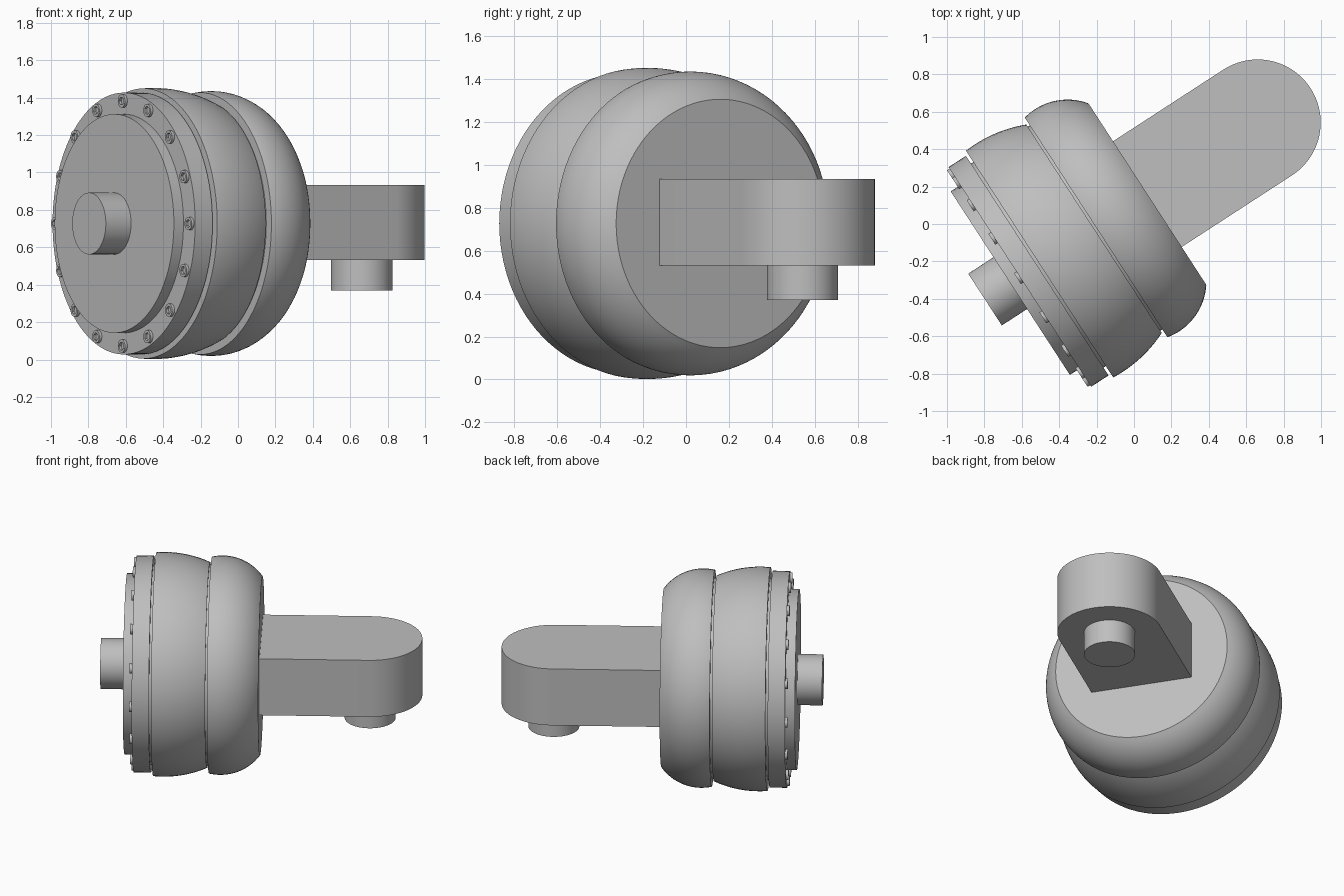
import bpy, bmesh, math
from mathutils import Matrix, Vector

cube = bpy.data.objects.get("Cube")
if cube:
    bpy.data.objects.remove(cube)

grey = bpy.data.materials.new("plain grey")
grey.use_nodes = True
GREY = (0.52, 0.52, 0.52, 1)
grey.diffuse_color = GREY
grey.node_tree.nodes["Principled BSDF"].inputs["Base Color"].default_value = GREY

# Local frame: x runs along the housing axis towards the arm, z stays up
FRAME = Matrix.Rotation(math.radians(33), 4, 'Z') @ Matrix.Translation((0, 0.095, 0.727))


def finish(bm, name, matrix=FRAME):
    bmesh.ops.recalc_face_normals(bm, faces=bm.faces)
    mesh = bpy.data.meshes.new(name)
    bm.to_mesh(mesh)
    bm.free()
    mesh.materials.append(grey)
    mesh.shade_smooth()
    mesh.set_sharp_from_angle(angle=math.radians(30))
    obj = bpy.data.objects.new(name, mesh)
    obj.matrix_world = matrix
    bpy.context.collection.objects.link(obj)
    return obj


def lathe(name, profile, segments=96, hex_from=None, matrix=FRAME):
    """Spin (along, radius) points about local x; rings from hex_from on are hexagonal."""
    bm = bmesh.new()
    rings = []
    for i, (along, radius) in enumerate(profile):
        ring = []
        for k in range(segments):
            angle = math.tau * k / segments
            r = radius
            if hex_from is not None and i >= hex_from:
                r *= math.cos(math.pi / 6) / math.cos(angle % (math.pi / 3) - math.pi / 6)
            ring.append(bm.verts.new((along, r * math.cos(angle), r * math.sin(angle))))
        rings.append(ring)
    for low, high in zip(rings, rings[1:]):
        for k in range(segments):
            n = (k + 1) % segments
            bm.faces.new((low[k], low[n], high[n], high[k]))
    bm.faces.new(rings[0])
    bm.faces.new(rings[-1])
    return finish(bm, name, matrix)


def bulge(start, end, middle, peak, curve, steps=20):
    """Circular-arc outline of a rounded housing ring."""
    points = []
    for i in range(steps + 1):
        s = start + (end - start) * i / steps
        points.append((s, peak - curve + math.sqrt(curve ** 2 - (s - middle) ** 2)))
    return points


# Rounded housings, with a recessed core showing in the gaps between them
lathe("front_housing", bulge(-0.54, -0.193, -0.48, 0.725, 0.71))
lathe("rear_housing", bulge(-0.18, 0.147, -0.11, 0.708, 0.32))
lathe("inner_core", [(-0.6, 0.65), (-0.1, 0.65)])

# Front flange, raised cover and shaft
lathe("front_flange", [(-0.666, 0.70), (-0.555, 0.70)])
lathe("front_cover", [(-0.727, 0.585), (-0.64, 0.585)])
lathe("front_shaft", [(-0.888, 0.165), (-0.70, 0.165)], 64)

# Ring of socket-head bolts
BOLTS = 16
bolt = None
for i in range(BOLTS):
    place = FRAME @ Matrix.Rotation(math.tau * i / BOLTS, 4, 'X') @ Matrix.Translation((-0.666, 0, 0.655))
    if bolt is None:
        bolt = lathe("flange_bolt", [(0.01, 0.035), (-0.016, 0.035), (-0.016, 0.023), (-0.002, 0.023)],
                     24, 2, place)
    else:
        copy = bpy.data.objects.new("flange_bolt", bolt.data)
        copy.matrix_world = place
        bpy.context.collection.objects.link(copy)

# Arm: a flat bar with a half-round end
END, HALF, BOTTOM, TOP = 0.85, 0.337, -0.195, 0.207
bm = bmesh.new()
outline = [(0.1, HALF), (0.1, -HALF)]
for i in range(49):
    angle = math.pi * (i / 48 - 0.5)
    outline.append((END + HALF * math.cos(angle), HALF * math.sin(angle)))
face = bm.faces.new([bm.verts.new((x, y, BOTTOM)) for x, y in outline])
extruded = bmesh.ops.extrude_face_region(bm, geom=[face], use_keep_orig=True)["geom"]
bmesh.ops.translate(bm, verts=[v for v in extruded if isinstance(v, bmesh.types.BMVert)],
                    vec=Vector((0, 0, TOP - BOTTOM)))
finish(bm, "arm")

# Downward pin under the arm end
down = FRAME @ Matrix.Translation((END, 0, 0)) @ Matrix.Rotation(math.radians(90), 4, 'Y')
lathe("arm_pin", [(0.15, 0.165), (0.357, 0.165)], 64, None, down)
